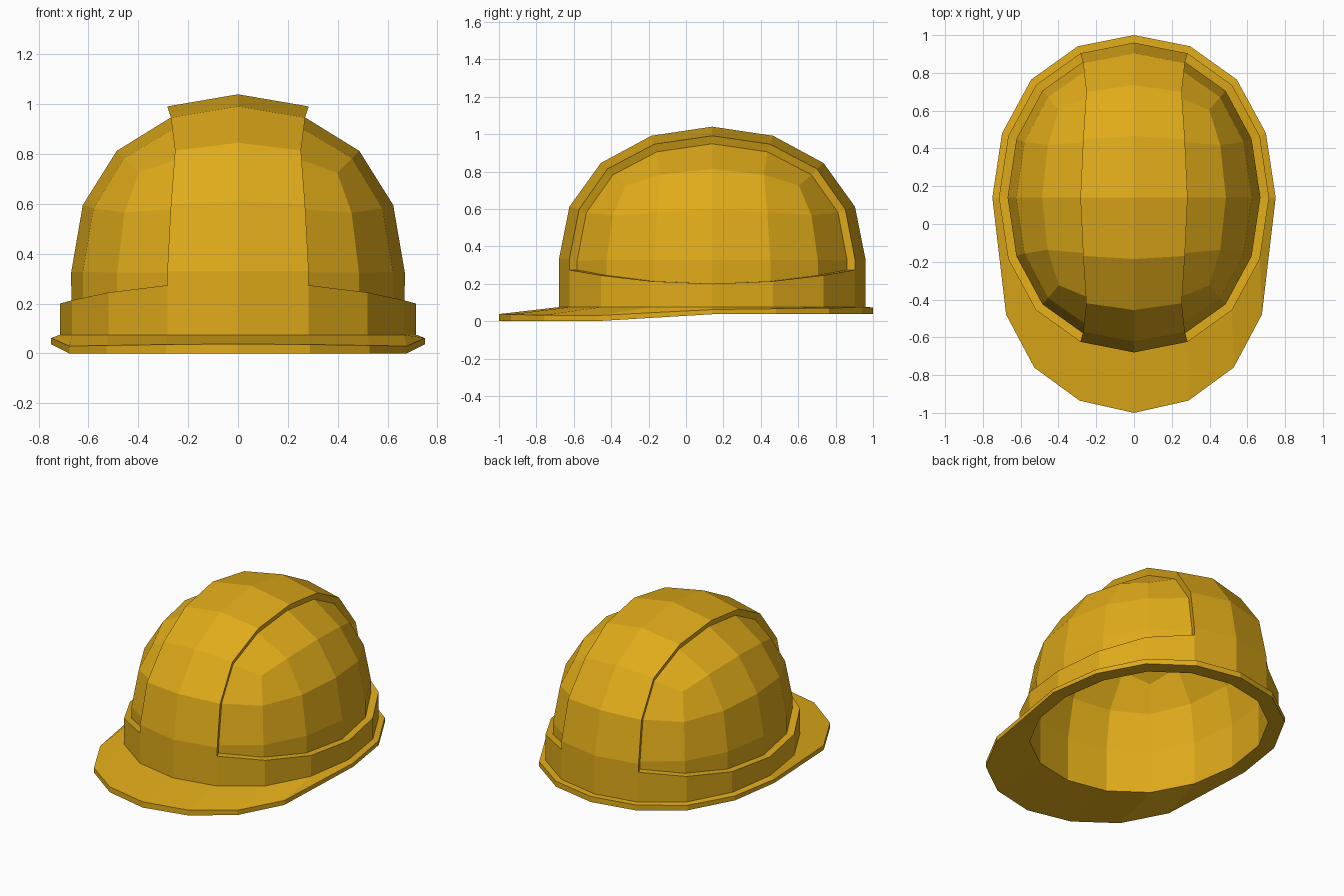
import bpy, bmesh, math

if "Cube" in bpy.data.objects:
    bpy.data.objects.remove(bpy.data.objects["Cube"])

CY, CZ = 0.14, 0.33            # centre of the dome, height of its widest ring

mat = bpy.data.materials.new("safety_yellow")
mat.diffuse_color = (0.75, 0.41, 0.01, 1)
mat.use_nodes = True
mat.node_tree.nodes["Principled BSDF"].inputs["Base Color"].default_value = mat.diffuse_color


def rounded_cube():
    """Cube smoothed twice: 16 sides around, scaled to unit radius."""
    bm = bmesh.new()
    bmesh.ops.create_cube(bm, size=2)
    me = bpy.data.meshes.new("base")
    bm.to_mesh(me)
    bm.free()
    ob = bpy.data.objects.new("base", me)
    bpy.context.collection.objects.link(ob)
    ob.modifiers.new("round", 'SUBSURF').levels = 2
    dg = bpy.context.evaluated_depsgraph_get()
    out = bpy.data.meshes.new_from_object(ob.evaluated_get(dg))
    bpy.data.objects.remove(ob)
    r = max(v.co.z for v in out.vertices)
    for v in out.vertices:
        v.co /= r
    return out


base = rounded_cube()


def dome(rx, ry, rz, rings):
    """Upper half of the rounded cube, with rim pulled down to each ring height f(v)."""
    bm = bmesh.new()
    bm.from_mesh(base)
    bmesh.ops.delete(bm, geom=[v for v in bm.verts if v.co.z < -0.01], context='VERTS')
    for v in bm.verts:
        v.co = (v.co.x * rx, v.co.y * ry + CY, v.co.z * rz + CZ)
    edges = [e for e in bm.edges if e.is_boundary]
    for f in rings:
        geom = bmesh.ops.extrude_edge_only(bm, edges=edges)["geom"]
        edges = [g for g in geom if isinstance(g, bmesh.types.BMEdge)]
        for v in (g for g in geom if isinstance(g, bmesh.types.BMVert)):
            v.co.z = f((v.co.y - CY) / ry)
    bmesh.ops.recalc_face_normals(bm, faces=bm.faces)
    if max(bm.faces, key=lambda f: f.calc_center_median().z).normal.z < 0:
        bmesh.ops.reverse_faces(bm, faces=bm.faces)
    bm.normal_update()
    return bm


def finish(bm, name):
    me = bpy.data.meshes.new(name)
    bm.to_mesh(me)
    bm.free()
    me.materials.append(mat)
    for p in me.polygons:
        p.use_smooth = False
    ob = bpy.data.objects.new(name, me)
    bpy.context.collection.objects.link(ob)


# outer shell: raised central ridge and lower band, side panels sunk in
bm = dome(0.715, 0.82, 0.71, [lambda v: 0.2 + 0.085 * v * v, lambda v: 0.07])
for side in (-1, 1):
    panel = []
    for f in bm.faces:
        c = f.calc_center_median()
        if c.x * side > 0.25 and c.z > 0.22:
            panel.append(f)
    for v in {v for f in panel for v in f.verts}:
        v.normal.normalize()
    normals = {tuple(round(a, 4) for a in v.co): v.normal.copy()
               for f in panel for v in f.verts}
    geom = bmesh.ops.extrude_face_region(bm, geom=panel)["geom"]
    old = [f for f in panel if f.is_valid]
    if old:
        bmesh.ops.delete(bm, geom=old, context='FACES')
    for v in geom:
        if isinstance(v, bmesh.types.BMVert):
            v.co -= normals[tuple(round(a, 4) for a in v.co)] * 0.046
bmesh.ops.recalc_face_normals(bm, faces=bm.faces)
finish(bm, "outer_shell")

# inner surface of the shell, facing inwards
bm = dome(0.655, 0.76, 0.65, [lambda v: 0.04])
bmesh.ops.reverse_faces(bm, faces=bm.faces)
finish(bm, "inner_shell")

# brim: narrow at the back and sides, long drooping peak at the front
circle = sorted(((v.co.x, v.co.y) for v in base.vertices if abs(v.co.z) < 0.01),
                key=lambda p: math.atan2(p[1], p[0]))
PEAK = {0.4: (-0.48, 0.03), 0.733: (-0.76, 0.032), 0.933: (-0.935, 0.036), 1.0: (-1.0, 0.038)}


def brim_edge(u, v):
    if v > -0.1:
        return u * 0.75, CY + v * 0.86, 0.062 + 0.012 * max(v, 0), 0.037
    y, z = PEAK[min(PEAK, key=lambda k: abs(k + v))]
    return u * 0.727, y, z, 0.0


bm = bmesh.new()
loops = []
for u, v in circle:
    x, y, top, bottom = brim_edge(u, v)
    loops.append([bm.verts.new(p) for p in (
        (u * 0.715, CY + v * 0.82, 0.075), (x, y, top), (x, y, bottom),
        (u * 0.655, CY + v * 0.76, 0.04))])
for a, b in zip(loops, loops[1:] + loops[:1]):
    for i in range(4):
        j = (i + 1) % 4
        bm.faces.new((a[i], a[j], b[j], b[i]))
bmesh.ops.recalc_face_normals(bm, faces=bm.faces)
finish(bm, "brim")
bpy.data.meshes.remove(base)
